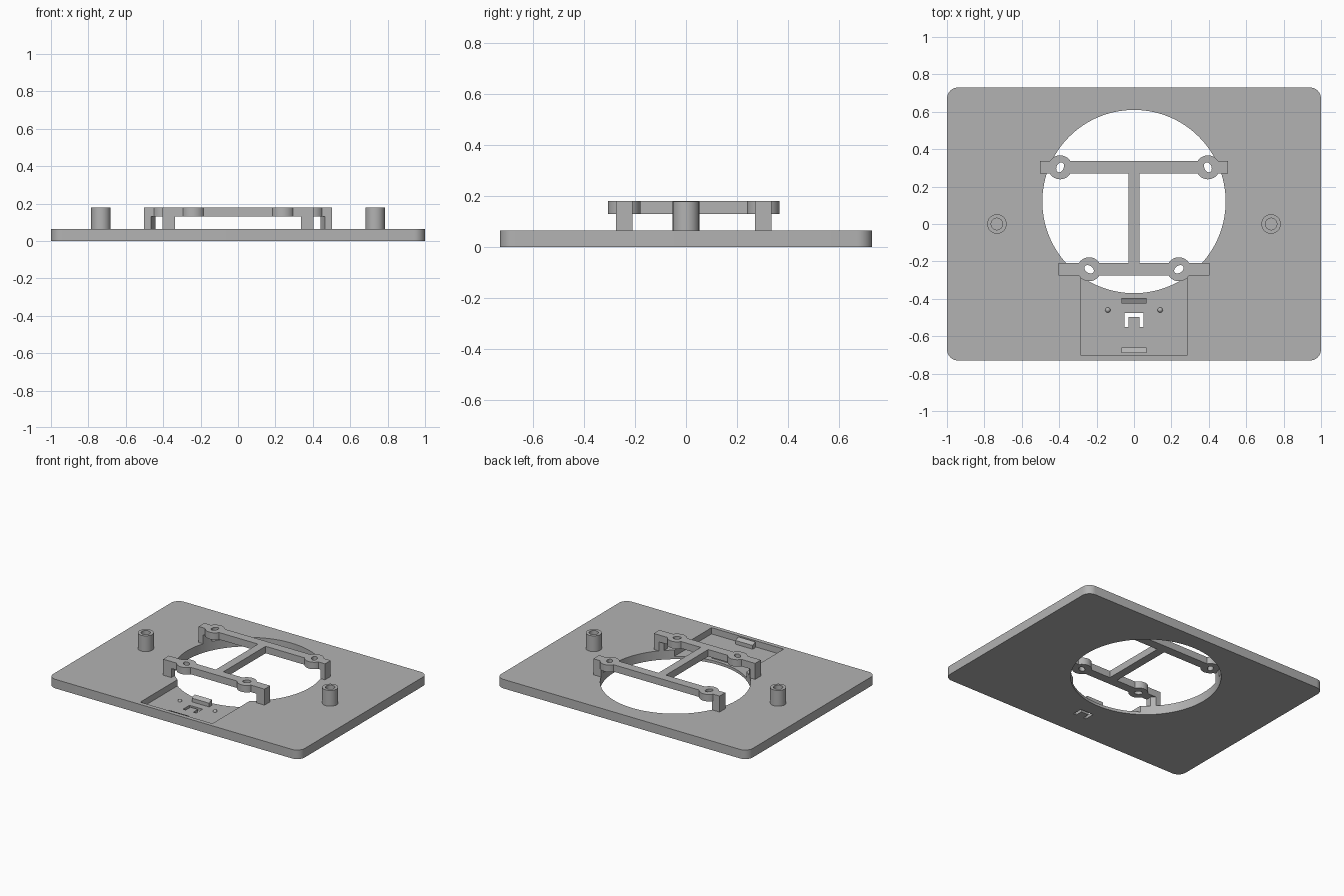
import bpy, bmesh, math
from mathutils import Matrix, Vector

cube = bpy.data.objects.get("Cube")
if cube:
    bpy.data.objects.remove(cube, do_unlink=True)

# One plain grey for the whole part
grey = bpy.data.materials.new("plain grey")
grey.use_nodes = True
colour = (0.45, 0.45, 0.45, 1)
grey.diffuse_color = colour
grey.node_tree.nodes["Principled BSDF"].inputs["Base Color"].default_value = colour

TOP = 0.065                      # top of the plate
FLOOR = 0.02                     # floor of the pocket
ARM_LOW, ARM_HIGH = 0.13, 0.18   # frame heights
CENTRE, RADIUS = Vector((0, 0.12)), 0.49


def finish(name, bm):
    bmesh.ops.recalc_face_normals(bm, faces=bm.faces)
    mesh = bpy.data.meshes.new(name)
    bm.to_mesh(mesh)
    bm.free()
    mesh.materials.append(grey)
    obj = bpy.data.objects.new(name, mesh)
    bpy.context.collection.objects.link(obj)
    return obj


def prism(name, points, low, high):
    bm = bmesh.new()
    face = bm.faces.new([bm.verts.new((x, y, low)) for x, y in points])
    ext = bmesh.ops.extrude_face_region(bm, geom=[face])
    verts = [g for g in ext["geom"] if isinstance(g, bmesh.types.BMVert)]
    bmesh.ops.translate(bm, vec=(0, 0, high - low), verts=verts)
    return finish(name, bm)


def box(name, x0, x1, y0, y1, low, high):
    return prism(name, [(x0, y0), (x1, y0), (x1, y1), (x0, y1)], low, high)


def disc(name, x, y, rx, low, high, ry=None, turn=0, sides=48):
    ry = ry or rx
    rot = Matrix.Rotation(turn, 2)
    angles = [2 * math.pi * i / sides for i in range(sides)]
    pts = [Vector((x, y)) + rot @ Vector((rx * math.cos(a), ry * math.sin(a))) for a in angles]
    return prism(name, pts, low, high)


def combine(obj, others, operation):
    for other in others:
        other.hide_render = True
        mod = obj.modifiers.new("combine", 'BOOLEAN')
        mod.operation, mod.solver, mod.object = operation, 'EXACT', other
    graph = bpy.context.evaluated_depsgraph_get()
    mesh = bpy.data.meshes.new_from_object(obj.evaluated_get(graph))
    obj.modifiers.clear()
    obj.data = mesh
    for other in others:
        bpy.data.objects.remove(other, do_unlink=True)


# Rounded plate with round opening, pocket and hook-shaped slot
corner, outline = 0.06, []
for i, (sx, sy) in enumerate([(1, 1), (-1, 1), (-1, -1), (1, -1)]):
    for k in range(9):
        a = math.radians(90 * i + 90 * k / 8)
        outline.append((sx * (1 - corner) + corner * math.cos(a),
                        sy * (0.73 - corner) + corner * math.sin(a)))
plate = prism("plate", outline, 0, TOP)
slot = [(-0.052, -0.55), (-0.03, -0.55), (-0.03, -0.497), (0.03, -0.497),
        (0.03, -0.55), (0.052, -0.55), (0.052, -0.477), (-0.052, -0.477)]
combine(plate, [
    disc("opening", *CENTRE, RADIUS, -0.1, 0.2, sides=128),
    box("pocket", -0.287, 0.287, -0.70, -0.1, FLOOR, 0.2),
    prism("slot", slot, -0.1, 0.2),
], 'DIFFERENCE')

# Clips with a sloped top, and small locating bumps in the pocket
for name, y, lean in (("back_clip", -0.41, 1), ("front_clip", -0.675, -1)):
    clip = box(name, -0.068, 0.068, y - 0.015, y + 0.015, FLOOR, 0.062)
    for v in clip.data.vertices:
        if v.co.z > 0.05 and (v.co.y - y) * lean < 0:
            v.co.z -= 0.015
for name, x in (("left_bump", 0.14), ("right_bump", -0.14)):
    bm = bmesh.new()
    bmesh.ops.create_uvsphere(bm, u_segments=16, v_segments=8, radius=0.014,
                              matrix=Matrix.Translation((x, -0.46, FLOOR)))
    bmesh.ops.bisect_plane(bm, geom=bm.verts[:] + bm.edges[:] + bm.faces[:],
                           plane_co=(0, 0, FLOOR), plane_no=(0, 0, -1), clear_outer=True)
    finish(name, bm)

# Hollow posts either side
for name, x in (("left_post", 0.733), ("right_post", -0.733)):
    post = disc(name, x, 0, 0.052, TOP, 0.178)
    combine(post, [disc("bore", x, 0, 0.031, TOP + 0.005, 0.3)], 'DIFFERENCE')

# Raised frame: two cross bars with screw bosses, joined by a spine
frame = box("frame", -0.03, 0.03, -0.24, 0.30, ARM_LOW, ARM_HIGH)
parts, holes = [], []
for half, y, boss_x, leg_in in ((0.502, 0.303, 0.395, 0.43), (0.403, -0.242, 0.24, 0.338)):
    parts.append(box("bar", -half, half, y - 0.0325, y + 0.0325, ARM_LOW, ARM_HIGH))
    for side in (1, -1):
        x = side * boss_x
        parts.append(disc("boss", x, y, 0.064, ARM_LOW, ARM_HIGH))
        turn = math.atan2(y - CENTRE.y, x) + math.pi / 2
        holes.append(disc("hole", x, y, 0.028, 0.1, 0.3, ry=0.019, turn=turn, sides=32))
        # Legs follow the edge of the opening
        x0, x1 = sorted((side * leg_in, side * half))
        leg = box("leg", x0, x1, y - 0.0325, y + 0.0325, TOP, ARM_LOW + 0.02)
        combine(leg, [disc("trim", *CENTRE, RADIUS, 0, ARM_LOW, sides=128)], 'DIFFERENCE')
        parts.append(leg)
combine(frame, parts, 'UNION')
combine(frame, holes, 'DIFFERENCE')

# Smooth round walls, keep hard edges
bpy.ops.object.select_all(action='DESELECT')
for obj in bpy.context.scene.objects:
    if obj.type == 'MESH':
        obj.select_set(True)
        bpy.context.view_layer.objects.active = obj
bpy.ops.object.shade_smooth_by_angle(angle=math.radians(30))
